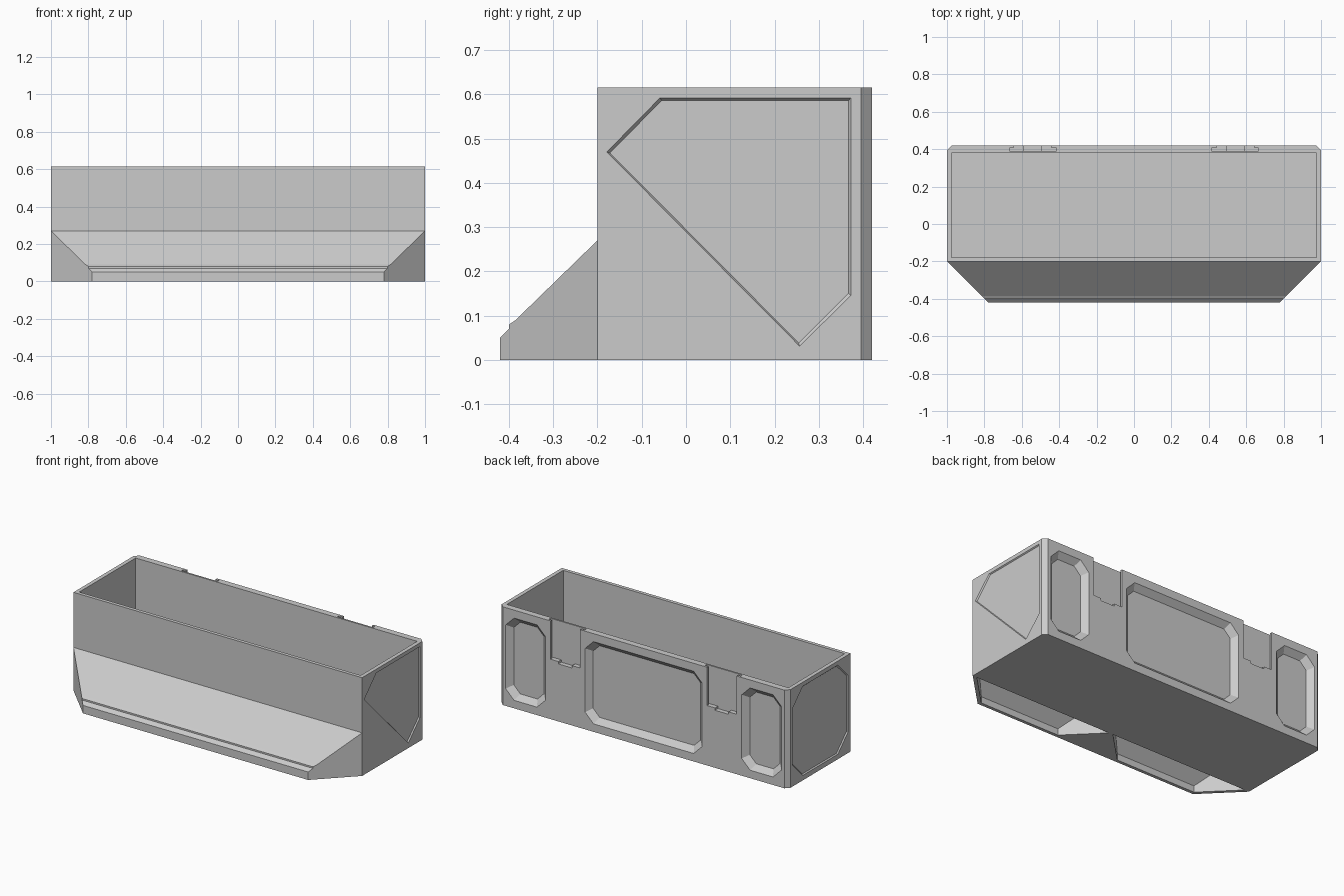
import bpy, bmesh

if "Cube" in bpy.data.objects:
    bpy.data.objects.remove(bpy.data.objects["Cube"])


def new_object(name, bm):
    bmesh.ops.recalc_face_normals(bm, faces=bm.faces[:])
    mesh = bpy.data.meshes.new(name)
    bm.to_mesh(mesh)
    bm.free()
    obj = bpy.data.objects.new(name, mesh)
    bpy.context.collection.objects.link(obj)
    return obj


def loft(name, ring_a, ring_b):
    """Closed solid between two matching rings of 3D points."""
    bm = bmesh.new()
    a = [bm.verts.new(p) for p in ring_a]
    b = [bm.verts.new(p) for p in ring_b]
    bm.faces.new(a)
    bm.faces.new(b)
    for i in range(len(a)):
        j = (i + 1) % len(a)
        bm.faces.new((a[i], a[j], b[j], b[i]))
    return new_object(name, bm)


def box(name, x0, x1, y0, y1, z0, z1):
    plan = [(x0, y0), (x1, y0), (x1, y1), (x0, y1)]
    return loft(name, [(x, y, z0) for x, y in plan], [(x, y, z1) for x, y in plan])


def cut_rect(u0, u1, v0, v1, c):
    """Rectangle outline with 45 degree corners."""
    return [(u0 + c, v0), (u1 - c, v0), (u1, v0 + c), (u1, v1 - c),
            (u1 - c, v1), (u0 + c, v1), (u0, v1 - c), (u0, v0 + c)]


def combine(target, tool, operation):
    mod = target.modifiers.new(operation.lower(), 'BOOLEAN')
    mod.operation = operation
    mod.solver = 'EXACT'
    mod.object = tool
    bpy.context.view_layer.objects.active = target
    bpy.ops.object.modifier_apply(modifier=mod.name)
    bpy.data.objects.remove(tool, do_unlink=True)


W, FRONT, BACK, H = 1.0, -0.2, 0.42, 0.615

# Outer bin with chamfered rear corners
c = 0.025
plan = [(-W, FRONT), (W, FRONT), (W, BACK - c), (W - c, BACK), (c - W, BACK), (-W, BACK - c)]
body = loft("storage_bin", [(x, y, 0) for x, y in plan], [(x, y, H) for x, y in plan])

# Sloped front lip with mitred ends and a small ledge
profile = [(FRONT, 0), (-0.42, 0), (-0.42, 0.05), (-0.4, 0.07), (-0.4, 0.08),
           (-0.385, 0.09), (FRONT, 0.27)]
lip = loft("front_lip", [(-1.2 - y, y, z) for y, z in profile],
           [(1.2 + y, y, z) for y, z in profile])
combine(body, lip, 'UNION')

# Main compartment
combine(body, box("cavity", -0.975, 0.975, -0.178, 0.38, 0.03, H + 0.1), 'DIFFERENCE')

for s in (-1, 1):
    # Hollow cells under the sloped lip, leaving a centre gusset
    cell = [(0.015, FRONT, 0.24), (0.97, FRONT, 0.24), (0.77, -0.4, 0.04), (0.215, -0.4, 0.04)]
    combine(body, loft("lip_hollow", [(s * x, y, -0.05) for x, y, z in cell],
                       [(s * x, y, z) for x, y, z in cell]), 'DIFFERENCE')

    # Undercut mounting slots in the back
    for x0, x1, y0, y1, z0 in ((0.44, 0.645, 0.403, 0.45, 0.375),
                               (0.415, 0.665, 0.391, 0.406, 0.375),
                               (0.495, 0.59, 0.391, 0.45, 0.36)):
        xa, xb = sorted((s * x0, s * x1))
        combine(body, box("slot", xa, xb, y0, y1, z0, H + 0.1), 'DIFFERENCE')

# Bevelled recesses in the back
D, E = 0.033, 0.005
for x0, x1 in ((-0.955, -0.68), (-0.405, 0.405), (0.68, 0.955)):
    outer = cut_rect(x0 - E, x1 + E, 0.05 - E, 0.565 + E, 0.06)
    inner = cut_rect(x0 + D, x1 - D, 0.05 + D, 0.565 - D, 0.045)
    combine(body, loft("back_recess", [(x, BACK + E, z) for x, z in outer],
                       [(x, BACK - D, z) for x, z in inner]), 'DIFFERENCE')

# Shallow panels on the two ends
right_panel = [(-0.18, 0.47), (-0.06, 0.592), (0.373, 0.592), (0.373, 0.145), (0.257, 0.03)]
left_panel = cut_rect(-0.175, 0.373, 0.03, 0.59, 0.1)
for s, outline in ((1, right_panel), (-1, left_panel)):
    cy = sum(p[0] for p in outline) / len(outline)
    cz = sum(p[1] for p in outline) / len(outline)
    inner = [(cy + (y - cy) * 0.975, cz + (z - cz) * 0.975) for y, z in outline]
    combine(body, loft("end_panel", [(s * (W + 0.001), y, z) for y, z in outline],
                       [(s * (W - 0.007), y, z) for y, z in inner]), 'DIFFERENCE')
